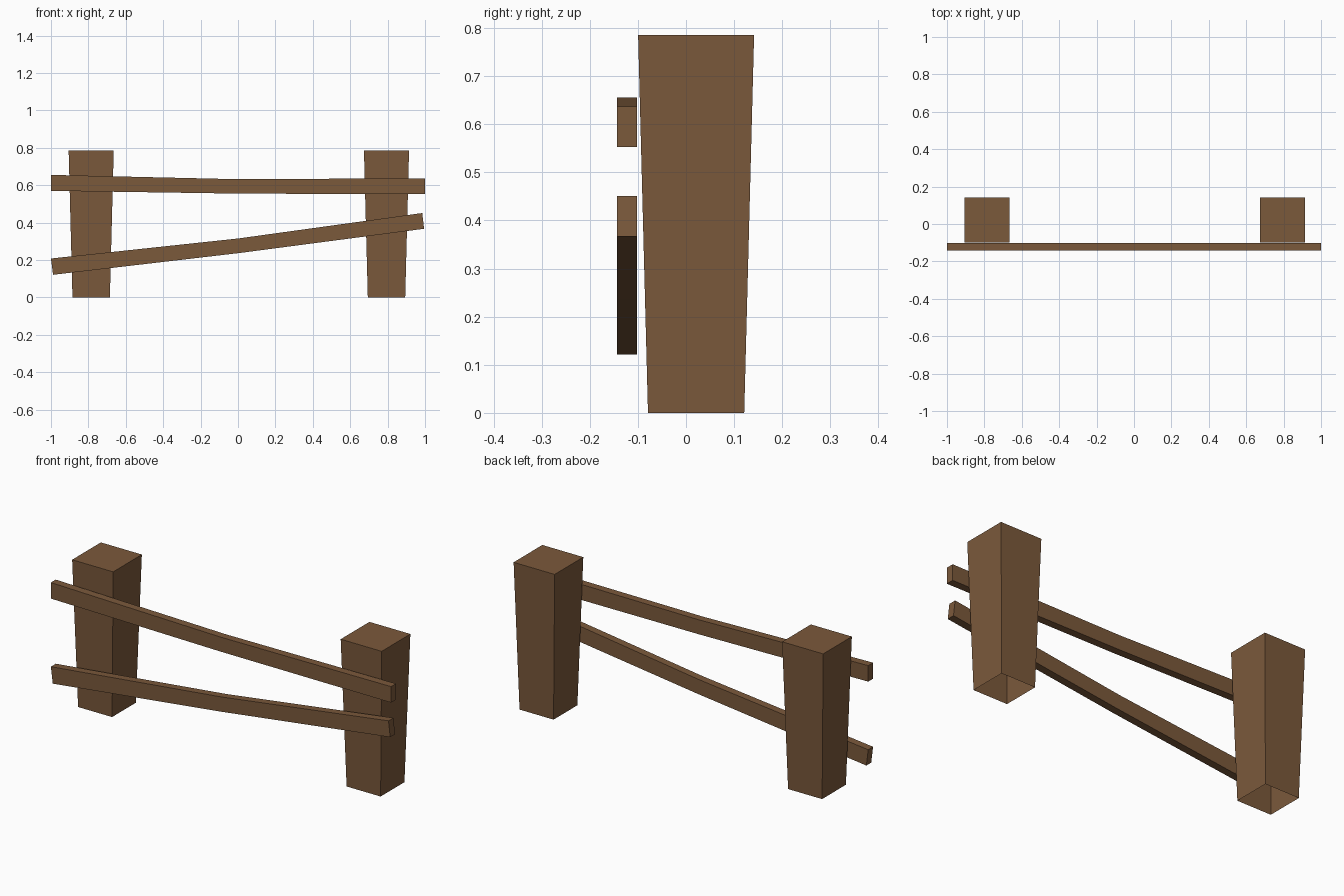
import bpy
import bmesh

if "Cube" in bpy.data.objects:
    bpy.data.objects.remove(bpy.data.objects["Cube"])

wood = bpy.data.materials.new("brown wood")
wood.diffuse_color = (0.198, 0.100, 0.044, 1)
wood.use_nodes = True
wood.node_tree.nodes["Principled BSDF"].inputs["Base Color"].default_value = wood.diffuse_color


def make_object(name, bm):
    bmesh.ops.recalc_face_normals(bm, faces=bm.faces)
    mesh = bpy.data.meshes.new(name)
    bm.to_mesh(mesh)
    bm.free()
    mesh.materials.append(wood)
    obj = bpy.data.objects.new(name, mesh)
    bpy.context.collection.objects.link(obj)


def make_post(name, x, y=0.021, height=0.785, bottom=0.2, top=0.241):
    """Square post, wider at the top, open underneath."""
    bm = bmesh.new()
    bmesh.ops.create_cube(bm, size=1)
    for v in bm.verts:
        upper = v.co.z > 0
        width = top if upper else bottom
        v.co = (x + v.co.x * width, y + v.co.y * width, height if upper else 0)
    base = [f for f in bm.faces if all(v.co.z < 0.01 for v in f.verts)]
    bmesh.ops.delete(bm, geom=base, context='FACES_ONLY')
    make_object(name, bm)


def make_rail(name, sections, y_front=-0.143, y_back=-0.102):
    """Plank with a slight bend; sections are (top x, top z, bottom x, bottom z)."""
    bm = bmesh.new()
    rings = []
    for tx, tz, bx, bz in sections:
        rings.append([bm.verts.new(p) for p in (
            (tx, y_front, tz), (tx, y_back, tz), (bx, y_back, bz), (bx, y_front, bz))])
    for a, b in zip(rings, rings[1:]):
        for i in range(4):
            j = (i + 1) % 4
            bm.faces.new((a[i], a[j], b[j], b[i]))
    bm.faces.new(rings[0])
    bm.faces.new(rings[-1])
    make_object(name, bm)


# Posts
make_post("left_post", -0.785)
make_post("right_post", 0.794)

# Rails
make_rail("upper_rail", [(-1, 0.655, -1, 0.570),
                         (0, 0.632, 0, 0.555),
                         (1, 0.637, 1, 0.552)])
make_rail("lower_rail", [(-1, 0.208, -0.989, 0.121),
                         (0, 0.315, 0.005, 0.237),
                         (0.985, 0.451, 0.995, 0.367)])
